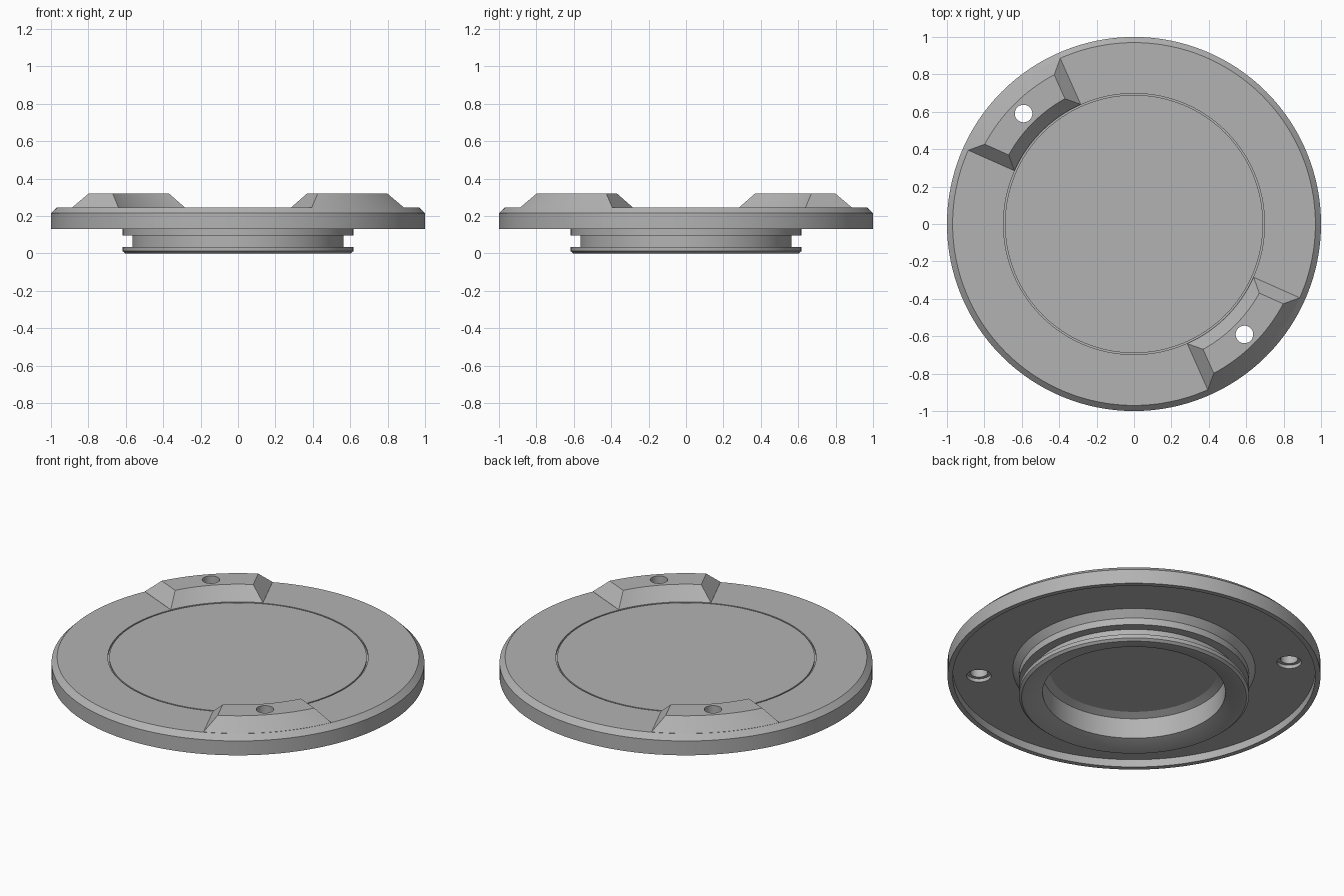
import bpy, bmesh, math
from mathutils import Vector

if "Cube" in bpy.data.objects:
    bpy.data.objects.remove(bpy.data.objects["Cube"])

SEGMENTS = 128
HOLE_RADIUS = 0.835
PAD_ANGLES = (135, 315)

grey = bpy.data.materials.new("plain grey")
grey.use_nodes = True
grey.diffuse_color = (0.45, 0.45, 0.45, 1)
grey.node_tree.nodes["Principled BSDF"].inputs["Base Color"].default_value = grey.diffuse_color


def finish(name, bm):
    bmesh.ops.recalc_face_normals(bm, faces=bm.faces)
    mesh = bpy.data.meshes.new(name)
    bm.to_mesh(mesh)
    bm.free()
    mesh.materials.append(grey)
    obj = bpy.data.objects.new(name, mesh)
    bpy.context.collection.objects.link(obj)
    return obj


def lathe(name, profile):
    """Spin a (radius, height) profile that starts and ends on the axis."""
    bm = bmesh.new()
    verts = [bm.verts.new((r, 0, z)) for r, z in profile]
    edges = [bm.edges.new(pair) for pair in zip(verts, verts[1:])]
    bmesh.ops.spin(bm, geom=verts + edges, cent=(0, 0, 0), axis=(0, 0, 1),
                   angle=math.tau, steps=SEGMENTS, use_merge=True)
    bmesh.ops.remove_doubles(bm, verts=bm.verts, dist=0.0001)
    # Turn the flat fans on the axis into single caps
    hubs = [v for v in bm.verts if Vector(v.co.xy).length < 0.0001]
    bmesh.ops.dissolve_verts(bm, verts=hubs)
    return finish(name, bm)


def cylinder_cutter(angle, radius, bottom, top):
    bm = bmesh.new()
    bmesh.ops.create_cone(bm, cap_ends=True, segments=32, radius1=radius,
                          radius2=radius, depth=top - bottom)
    a = math.radians(angle)
    bmesh.ops.translate(bm, verts=bm.verts, vec=(
        HOLE_RADIUS * math.cos(a), HOLE_RADIUS * math.sin(a), (top + bottom) / 2))
    obj = finish("hole_cutter", bm)
    obj.hide_render = True
    return obj


def cut(obj, cutters):
    """Subtract the cutters and bake the result."""
    for cutter in cutters:
        mod = obj.modifiers.new("hole", 'BOOLEAN')
        mod.operation = 'DIFFERENCE'
        mod.solver = 'EXACT'
        mod.object = cutter
    graph = bpy.context.evaluated_depsgraph_get()
    mesh = bpy.data.meshes.new_from_object(obj.evaluated_get(graph))
    obj.modifiers.clear()
    obj.data = mesh
    for cutter in cutters:
        bpy.data.objects.remove(cutter)


def pad(name, angle):
    """Curved raised pad with four sloping sides."""
    steps = 16
    half = math.radians(21)
    inset = 0.065
    rows = ((0.70, 0.97, 0.24, 0), (0.70, 0.97, 0.246, 0),
            (0.70 + inset, 0.97 - inset, 0.32, inset))
    bm = bmesh.new()
    loops = []
    for inner, outer, z, shift in rows:
        loop = []
        for r, way in ((inner, 1), (outer, -1)):
            reach = half - math.asin(shift / r)
            for i in range(steps + 1):
                a = math.radians(angle) + way * reach * (2 * i / steps - 1)
                loop.append(bm.verts.new((r * math.cos(a), r * math.sin(a), z)))
        loops.append(loop)
    for low, high in zip(loops, loops[1:]):
        for i in range(len(low)):
            j = (i + 1) % len(low)
            bm.faces.new((low[i], low[j], high[j], high[i]))
    bm.faces.new(loops[0])
    bm.faces.new(loops[-1])
    return finish(name, bm)


# Round cover: recessed underside, grooved hub and thin ring line on top
cover = lathe("round_cover", [
    (0, 0.17), (0.45, 0.17), (0.49, 0.15), (0.49, 0.03), (0.585, 0),
    (0.603, 0), (0.617, 0.012), (0.617, 0.035), (0.565, 0.035), (0.565, 0.095),
    (0.617, 0.095), (0.617, 0.135), (0.65, 0.175), (0.972, 0.175), (0.972, 0.13),
    (1, 0.13), (1, 0.215), (0.97, 0.245), (0.698, 0.245), (0.698, 0.235),
    (0.69, 0.235), (0.69, 0.245), (0, 0.245)])
cut(cover, [cylinder_cutter(a, 0.047, 0.1, 0.4) for a in PAD_ANGLES]
    + [cylinder_cutter(a, 0.066, 0.1, 0.195) for a in PAD_ANGLES])
parts = [cover]

# Two opposite pads, each with a through hole
for label, angle in zip(("back_right", "front_left"), PAD_ANGLES):
    raised = pad(label + "_pad", angle)
    cut(raised, [cylinder_cutter(angle, 0.047, 0.1, 0.4)])
    parts.append(raised)

# Smooth round walls, crisp edges
bpy.ops.object.select_all(action='DESELECT')
for part in parts:
    part.select_set(True)
bpy.context.view_layer.objects.active = cover
bpy.ops.object.shade_smooth_by_angle(angle=math.radians(20))
